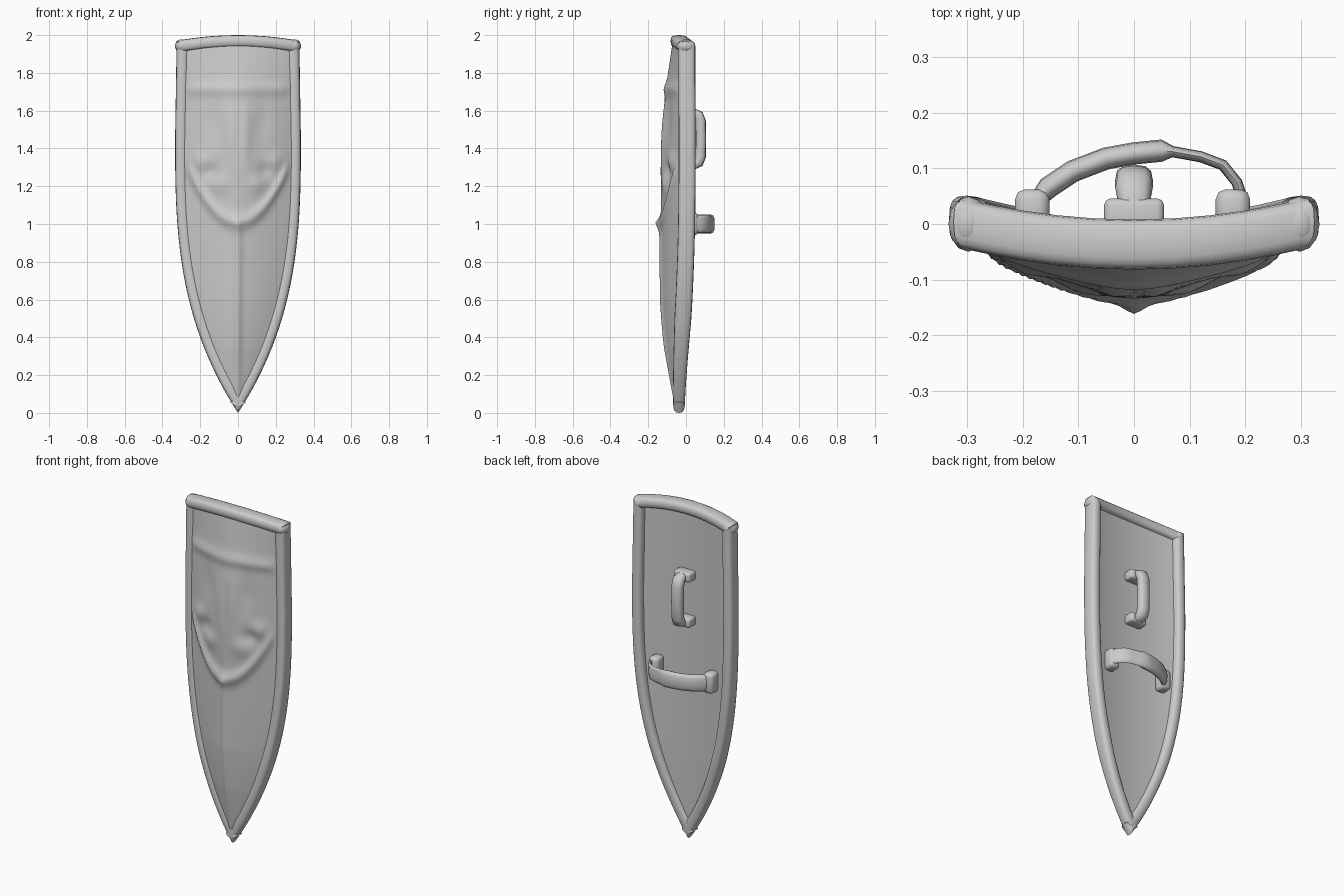
import bpy, bmesh, math
from mathutils import Vector

if "Cube" in bpy.data.objects:
    bpy.data.objects.remove(bpy.data.objects["Cube"])

metal = bpy.data.materials.new("grey metal")
metal.diffuse_color = (0.6, 0.6, 0.6, 1)
metal.use_nodes = True
metal.node_tree.nodes["Principled BSDF"].inputs["Base Color"].default_value = metal.diffuse_color


def lerp_table(t, table):
    for (a, va), (b, vb) in zip(table, table[1:]):
        if t <= b:
            return va + (vb - va) * max(0, (t - a) / (b - a))
    return table[-1][1]


def half_width(z):
    if z > 1.45:
        return 0.333 - 0.008 * (z - 1.45) / 0.5
    return 0.333 * (1 - (1 - max(z, 0) / 1.45) ** 2.85)


def bow(x):                      # sideways curvature of the whole shield
    return -0.037 + 0.035 * (x / 0.3) ** 2


def rim_depth(z):
    return 0.03 + 0.015 * min(1, max(0, z) / 0.5)


def bump(d, r):
    return math.exp(-(d / r) ** 2)


def finish(name, bm, angle=40):
    bmesh.ops.recalc_face_normals(bm, faces=bm.faces)
    me = bpy.data.meshes.new(name)
    bm.to_mesh(me)
    bm.free()
    me.materials.append(metal)
    ob = bpy.data.objects.new(name, me)
    bpy.context.collection.objects.link(ob)
    bpy.ops.object.select_all(action='DESELECT')
    ob.select_set(True)
    bpy.context.view_layer.objects.active = ob
    bpy.ops.object.shade_smooth_by_angle(angle=math.radians(angle))
    return ob


def loft(bm, rings, closed=False):
    rows = [[bm.verts.new(p) for p in r] for r in rings]
    n = len(rows[0])
    pairs = list(zip(rows, rows[1:])) + ([(rows[-1], rows[0])] if closed else [])
    for a, b in pairs:
        for i in range(n):
            bm.faces.new((a[i], a[(i + 1) % n], b[(i + 1) % n], b[i]))
    if not closed:
        bm.faces.new(rows[0])
        bm.faces.new(rows[-1])


def squircle(a, p=0.65):
    c, s = math.cos(a), math.sin(a)
    return (math.copysign(abs(c) ** p, c), math.copysign(abs(s) ** p, s))


# Rim: rounded section swept round the outline with mitred corners
side = [1.97 * (i / 34) ** 1.3 for i in range(1, 35)]
right = [Vector((half_width(z), z)) for z in side]
top = [Vector((0.325 * math.cos(math.pi * i / 14),
               1.97 + 0.03 * (1 - math.cos(math.pi * i / 14) ** 2))) for i in range(1, 14)]
left = [Vector((-p.x, p.y)) for p in reversed(right)]
outline = [Vector((0, 0.0))] + right + top + left
rings = []
R = 0.032
for i, p in enumerate(outline):
    t0 = (p - outline[i - 1]).normalized()
    t1 = (outline[(i + 1) % len(outline)] - p).normalized()
    n0, n1 = Vector((-t0.y, t0.x)), Vector((-t1.y, t1.x))
    m = (n0 + n1).normalized()
    m /= max(0.5, m.dot(n0))
    ring = []
    for k in range(16):
        c, s = squircle(2 * math.pi * k / 16)
        q = p + m * (R + R * c)
        ring.append((q.x, bow(p.x) + rim_depth(p.y) * s, q.y))
    rings.append(ring)
bm = bmesh.new()
loft(bm, rings, closed=True)
finish("rim", bm, 50)

# Corner caps on the rim
for name, sx in (("right_corner_cap", 1), ("left_corner_cap", -1)):
    bm = bmesh.new()
    bmesh.ops.create_uvsphere(bm, u_segments=12, v_segments=8, radius=1)
    for v in bm.verts:
        v.co = (sx * 0.298 + v.co.x * 0.036, v.co.y * 0.05, 1.942 + v.co.z * 0.036)
    finish(name, bm)

RIDGE = [(0.05, 0), (0.1, 0.012), (0.35, 0.046), (0.6, 0.064), (1.0, 0.068),
         (1.3, 0.072), (1.6, 0.057), (1.75, 0.042), (1.95, 0.008)]


def front_y(x, z, u):
    """Keeled front with a raised band, crescent, face relief and centre spine."""
    ax = abs(x)
    fade = min(1, (1 - u) * 5)
    y = bow(x) - 0.55 * rim_depth(z) - lerp_table(z, RIDGE) * (1 - u ** 1.3)
    relief = 0.012 * bump(z - 1.725, 0.03)                              # band
    crescent = 1.02 + 4.2 * x * x
    if ax < 0.27:
        relief += 0.02 * bump(z - crescent, 0.035)                      # crescent
    relief += 0.014 * math.hypot(1, 0) * bump(math.hypot(ax - 0.2, z - 1.34), 0.045)
    relief += 0.012 * bump(math.hypot(ax - 0.1, z - 1.22), 0.05)
    relief -= 0.014 * bump(math.hypot(ax - 0.14, z - 1.29), 0.04)
    relief += 0.010 * bump(ax - 0.04, 0.03) * bump(z - 1.48, 0.15)      # brow columns
    relief -= 0.008 * bump(ax - 0.13, 0.04) * bump(z - 1.55, 0.1)
    if z < 1.02:
        relief += 0.012 * bump(ax, 0.018) * min(1, z / 0.4)             # spine
    return y - relief * fade


def panel(name, rows, cols, depth):
    bm = bmesh.new()
    grid = []
    for j in range(rows + 1):
        z = 0.05 + 1.9 * j / rows
        w = max(0.004, half_width(z) - 0.035)
        line = []
        for i in range(cols + 1):
            s = 2 * i / cols - 1
            x = s * w
            lift = 0.03 * (1 - s * s) * max(0, (z - 1.75) / 0.2)
            line.append(bm.verts.new((x, depth(x, z, abs(s)), z - 0.01 + lift)))
        grid.append(line)
    for a, b in zip(grid, grid[1:]):
        for i in range(cols):
            bm.faces.new((a[i], a[i + 1], b[i + 1], b[i]))
    return finish(name, bm, 60)


panel("front_panel", 100, 44, front_y)
panel("back_panel", 40, 20, lambda x, z, u: bow(x) + 0.5 * rim_depth(z))


def block(name, center, size, bevel=0.012):
    bm = bmesh.new()
    bmesh.ops.create_cube(bm, size=1)
    for v in bm.verts:
        v.co = Vector(center) + Vector([a * b for a, b in zip(v.co, size)])
    bmesh.ops.bevel(bm, geom=bm.edges[:], offset=bevel, segments=2, affect='EDGES', profile=0.5)
    finish(name, bm, 50)


def bar(name, path, axis, sizes, n=12):
    """Sweep a rounded section; axis is the direction across the path's plane."""
    rings = []
    for i, p in enumerate(path):
        t = (path[min(i + 1, len(path) - 1)] - path[max(i - 1, 0)]).normalized()
        nrm = t.cross(axis).normalized()
        thick, wide = sizes[i]
        ring = []
        for k in range(n):
            c, s = squircle(2 * math.pi * k / n, 0.75)
            ring.append(p + nrm * thick * c + axis * wide * s)
        rings.append(ring)
    bm = bmesh.new()
    loft(bm, rings)
    finish(name, bm, 50)


# Upright grip with its two mounts
for name, z in (("grip_mount_lower", 1.315), ("grip_mount_upper", 1.585)):
    block(name, (0, 0.012, z), (0.108, 0.068, 0.055))
grip = [Vector((0, y, z)) for y, z in ((0.01, 1.315), (0.045, 1.315), (0.066, 1.325), (0.077, 1.355),
                                       (0.079, 1.45), (0.077, 1.545), (0.066, 1.575),
                                       (0.045, 1.585), (0.01, 1.585))]
bar("grip", grip, Vector((1, 0, 0)), [(0.025, 0.03)] * 2 + [(0.028, 0.034)] * 5 + [(0.025, 0.03)] * 2)

# Arched arm strap, padded on one half, with its two mounts
for name, x in (("strap_mount_left", -0.183), ("strap_mount_right", 0.178)):
    block(name, (x, 0.025, 1.0), (0.062, 0.075, 0.12), 0.018)
strap = [Vector((x, y, 1.0)) for x, y in ((-0.185, 0.03), (-0.155, 0.065), (-0.11, 0.095), (-0.05, 0.118),
                                          (0.0, 0.127), (0.05, 0.132), (0.07, 0.13), (0.12, 0.121),
                                          (0.16, 0.106), (0.185, 0.075), (0.2, 0.03))]
bar("arm_strap", strap, Vector((0, 0, 1)),
    [(0.012, 0.045)] + [(0.02, 0.05)] * 5 + [(0.01, 0.046)] * 5)
